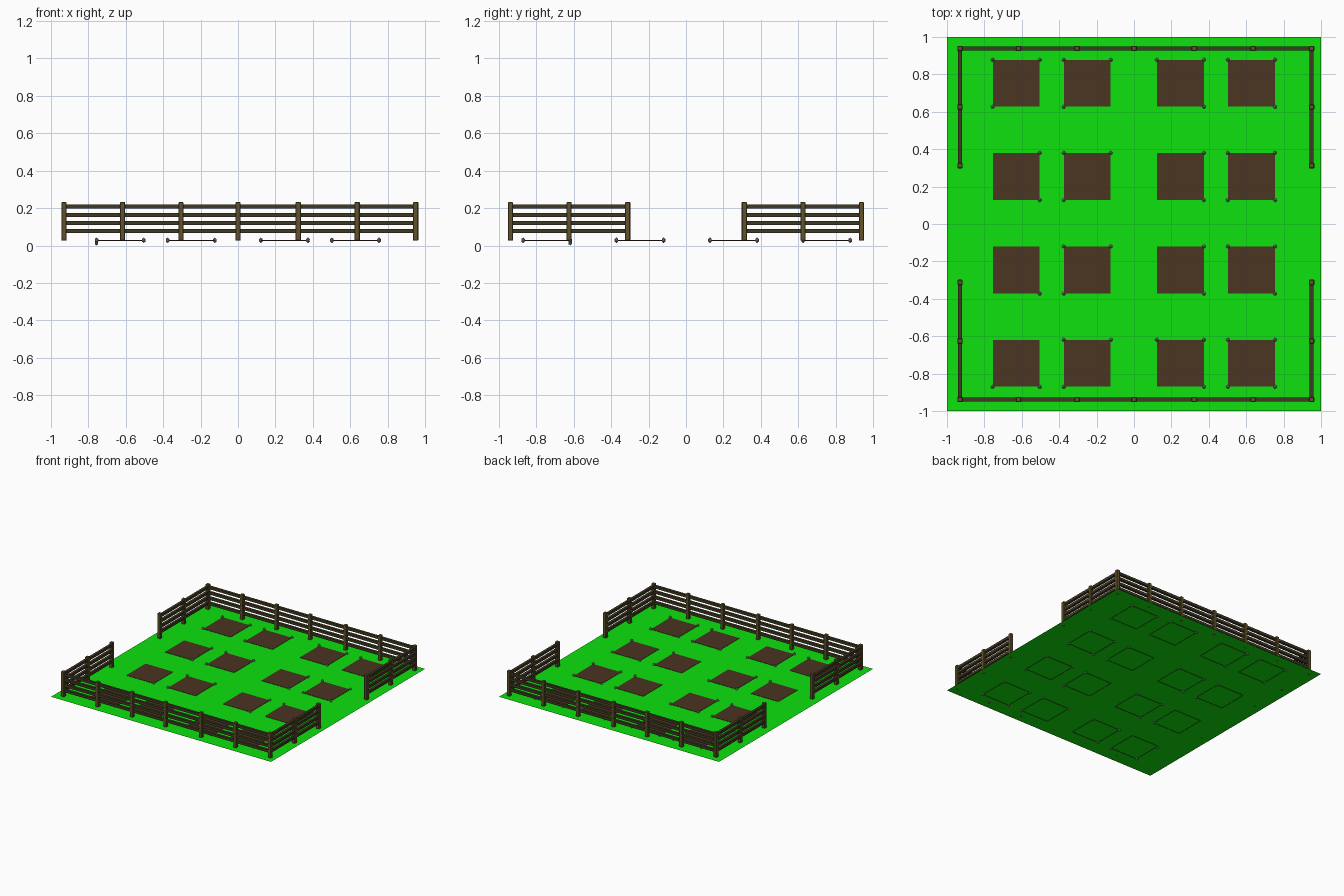
import bpy, bmesh, random
from mathutils import Matrix, Vector

if "Cube" in bpy.data.objects:
    bpy.data.objects.remove(bpy.data.objects["Cube"])

random.seed(4)
G = 0.026  # ground level


def mat(name, rgb):
    m = bpy.data.materials.new(name)
    m.diffuse_color = (*rgb, 1)
    m.use_nodes = True
    m.node_tree.nodes["Principled BSDF"].inputs["Base Color"].default_value = m.diffuse_color
    return m


grass = mat("grass", (0.004, 0.76, 0.004))
soil = mat("soil", (0.07, 0.035, 0.016))
post_wood = mat("post_wood", (0.12, 0.085, 0.025))
rail_wood = mat("rail_wood", (0.05, 0.04, 0.016))
stone = mat("stone", (0.3, 0.3, 0.3))


def finish(name, bm, material):
    me = bpy.data.meshes.new(name)
    bm.to_mesh(me)
    bm.free()
    ob = bpy.data.objects.new(name, me)
    bpy.context.collection.objects.link(ob)
    me.materials.append(material)
    return ob


def box(bm, center, size):
    m = Matrix.Translation(center) @ Matrix.Diagonal((*size, 1))
    return bmesh.ops.create_cube(bm, size=1, matrix=m)["verts"]


# lawn
bm = bmesh.new()
bmesh.ops.create_grid(bm, x_segments=1, y_segments=1, size=1,
                      matrix=Matrix.Translation((0, 0, G)))
finish("lawn", bm, grass)

# fence posts and rails: each run is a list of post positions
L, R, Y = -0.93, 0.95, 0.938
xs = [L, -0.617, -0.305, 0.0, 0.322, 0.637, R]
side = [0.312, 0.625, Y]
posts, rails = bmesh.new(), bmesh.new()
Z0, Z1 = G, 0.232
for s in (-1, 1):
    spots = [(x, s * Y) for x in xs]
    spots += [(x, s * y) for x in (L, R) for y in side[:2]]
    for x, y in spots:
        box(posts, (x, y, (Z0 + Z1) / 2), (0.028, 0.028, Z1 - Z0))
    for z in (0.077, 0.12, 0.164, 0.208):
        box(rails, ((L + R) / 2, s * Y, z), (R - L, 0.021, 0.021))
        for x in (L, R):
            box(rails, (x, s * (side[0] + Y) / 2, z), (0.021, Y - side[0], 0.021))
finish("fence_rails", rails, rail_wood)
fence = finish("fence_posts", posts, post_wood)
bev = fence.modifiers.new("edge", "BEVEL")
bev.width, bev.segments = 0.003, 1

# soil beds: thin open-bottomed slabs whose rim dips just below the lawn
bed_x = (-0.63, -0.25, 0.248, 0.628)
bed_y = (0.752, 0.254, -0.246, -0.745)
beds = bmesh.new()
for x in bed_x:
    for y in bed_y:
        vs = box(beds, (x, y, G), (0.25, 0.25, 0.005))
        bottom = [f for f in {f for v in vs for f in v.link_faces}
                  if f.calc_center_median().z < G - 0.002]
        bmesh.ops.delete(beds, geom=bottom, context="FACES_ONLY")
finish("soil_beds", beds, soil)

# pebbles at the bed corners: 1 top left, 2 top right, 3 bottom left, 4 bottom right
corner = {"1": (-1, 1), "2": (1, 1), "3": (-1, -1), "4": (1, -1)}
layout = ["123 123 124 124", "24 123 24 1234", "4 123 24 124", "34 123 124 1234"]
pebbles = bmesh.new()
for y, row in zip(bed_y, layout):
    for x, marks in zip(bed_x, row.split()):
        for c in marks:
            dx, dy = corner[c]
            m = (Matrix.Translation((x + dx * 0.126, y + dy * 0.126, G + 0.002))
                 @ Matrix.Rotation(random.uniform(0, 6.28), 4, "Z")
                 @ Matrix.Diagonal((0.011, 0.011, 0.015, 1)))
            bmesh.ops.create_icosphere(pebbles, subdivisions=1, radius=1, matrix=m)
# one pebble has sunk lower than the rest
m = Matrix.Translation((bed_x[0] - 0.126, bed_y[3] + 0.126, 0.013)) @ Matrix.Diagonal((0.01, 0.01, 0.013, 1))
bmesh.ops.create_icosphere(pebbles, subdivisions=1, radius=1, matrix=m)
finish("corner_pebbles", pebbles, stone)
